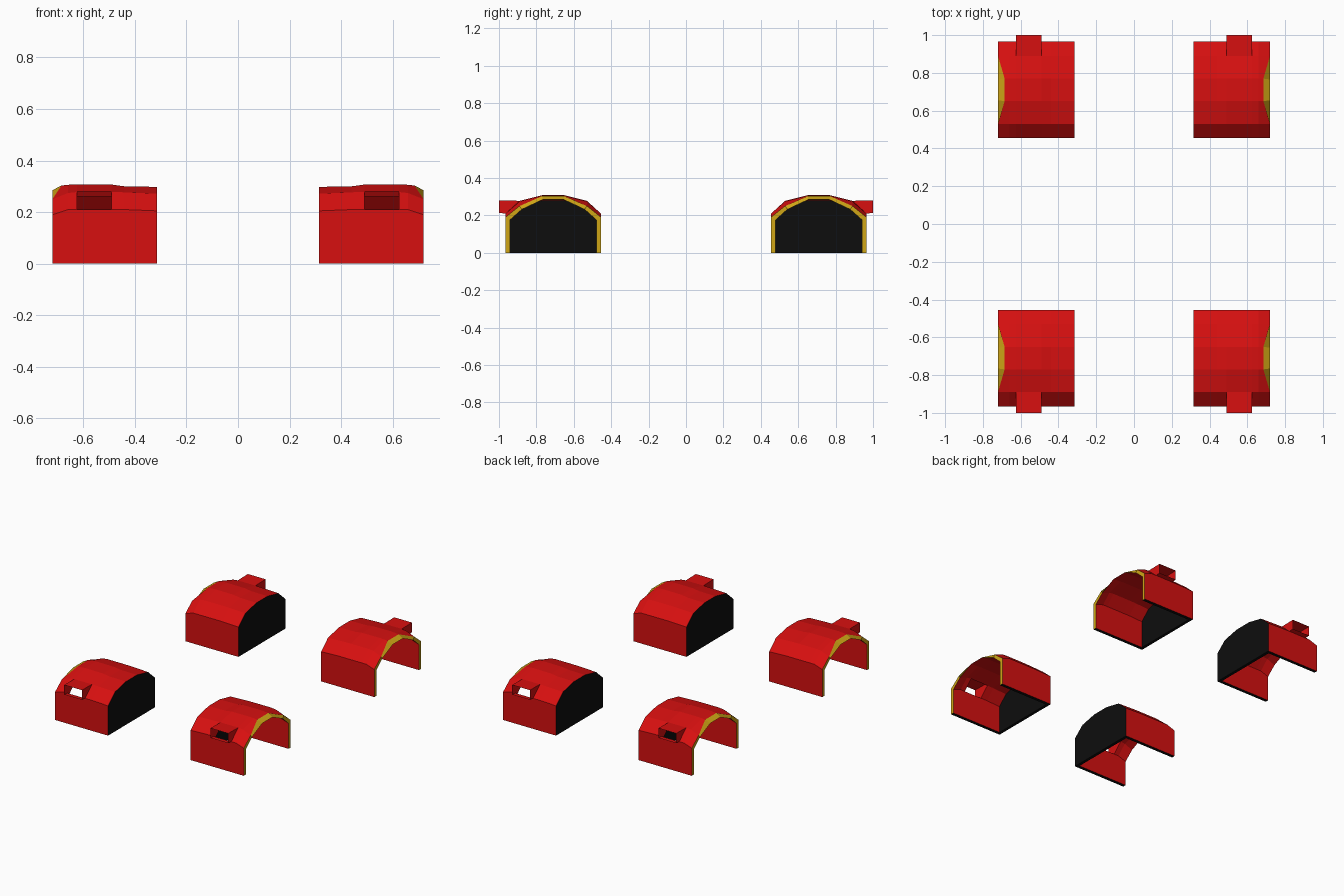
import bpy
import bmesh

if "Cube" in bpy.data.objects:
    bpy.data.objects.remove(bpy.data.objects["Cube"], do_unlink=True)


def make_material(name, colour):
    mat = bpy.data.materials.new(name)
    mat.use_nodes = True
    mat.diffuse_color = (*colour, 1)
    bsdf = mat.node_tree.nodes["Principled BSDF"]
    bsdf.inputs["Base Color"].default_value = (*colour, 1)
    return mat


RED, YELLOW, BLACK = 0, 1, 2
MATERIALS = [
    make_material("red", (0.68, 0.005, 0.005)),
    make_material("yellow", (0.63, 0.38, 0.008)),
    make_material("black", (0.004, 0.004, 0.004)),
]

CENTRE_Y = 0.71
# Stations across the fender: x, shoulder, haunch and crown heights
STATIONS = [
    (0.315, 0.205, 0.272, 0.298),
    (0.44, 0.21, 0.277, 0.30),
    (0.49, 0.21, 0.278, 0.307),
    (0.625, 0.21, 0.278, 0.308),
    (0.66, 0.21, 0.274, 0.306),
    (0.72, 0.19, 0.25, 0.303),
]
SLOT = 2      # station span that carries the bracket
FACET = 1     # sloping facet on the outward side


def outer_ring(station):
    x, shoulder, haunch, crown = station
    crown_x = min(x, 0.685)   # open end is cut back at the crown
    half = [(x, 0.255, 0), (x, 0.255, shoulder), (x, 0.18, haunch), (crown_x, 0.06, crown)]
    return half + [(px, -py, pz) for px, py, pz in reversed(half)]


def inner_ring(station):
    x, shoulder, haunch, crown = station
    x = max(x, 0.335)
    half = [(x, 0.232, 0), (x, 0.232, shoulder - 0.015),
            (x, 0.168, haunch - 0.018), (x, 0.055, crown - 0.018)]
    return half + [(px, -py, pz) for px, py, pz in reversed(half)]


def finish(name, bm):
    bmesh.ops.recalc_face_normals(bm, faces=bm.faces[:])
    mesh = bpy.data.meshes.new(name)
    bm.to_mesh(mesh)
    bm.free()
    for mat in MATERIALS:
        mesh.materials.append(mat)
    obj = bpy.data.objects.new(name, mesh)
    bpy.context.collection.objects.link(obj)


def build_fender(label, sx, sy):
    bm = bmesh.new()

    def place(ring):
        return [bm.verts.new((sx * x, sy * (CENTRE_Y + y), z)) for x, y, z in ring]

    def face(verts, colour):
        bm.faces.new(verts).material_index = colour

    outer = [place(outer_ring(s)) for s in STATIONS]
    inner = [place(inner_ring(s)) for s in STATIONS]
    last = len(outer[0]) - 1

    # Arched skin and lining, leaving the bracket slot open
    for i in range(len(STATIONS) - 1):
        for j in range(last):
            if (i, j) == (SLOT, FACET):
                continue
            for skin in (outer, inner):
                face([skin[i][j], skin[i + 1][j], skin[i + 1][j + 1], skin[i][j + 1]], RED)
        # Bottom edges of both legs
        for j in (0, last):
            face([outer[i][j], outer[i + 1][j], inner[i + 1][j], inner[i][j]], BLACK)

    # Rim at the open end
    for j in range(last):
        face([outer[-1][j], outer[-1][j + 1], inner[-1][j + 1], inner[-1][j]], YELLOW)

    # Closed wall with its bottom edge
    face(outer[0], BLACK)
    face(inner[0], BLACK)
    face([outer[0][0], outer[0][last], inner[0][last], inner[0][0]], BLACK)

    # Edges of the slot
    corners = [(SLOT, FACET), (SLOT + 1, FACET), (SLOT + 1, FACET + 1), (SLOT, FACET + 1)]
    for k, (i, j) in enumerate(corners):
        m, n = corners[(k + 1) % 4]
        face([outer[i][j], outer[m][n], inner[m][n], inner[i][j]], RED)
    finish(label + "_fender", bm)

    # Open rectangular bracket around the slot
    bm = bmesh.new()
    x0, x1 = STATIONS[SLOT][0], STATIONS[SLOT + 1][0]
    root = place([(x0, 0.255, 0.21), (x1, 0.255, 0.21), (x1, 0.18, 0.278), (x0, 0.18, 0.278)])
    mouth = place([(x0, 0.29, 0.213), (x1, 0.29, 0.213), (x1, 0.29, 0.28), (x0, 0.29, 0.28)])
    for k in range(4):
        n = (k + 1) % 4
        face([root[k], root[n], mouth[n], mouth[k]], RED)
    finish(label + "_bracket", bm)


for end, sy in (("front", -1), ("back", 1)):
    for side, sx in (("left", 1), ("right", -1)):
        build_fender(end + "_" + side, sx, sy)
